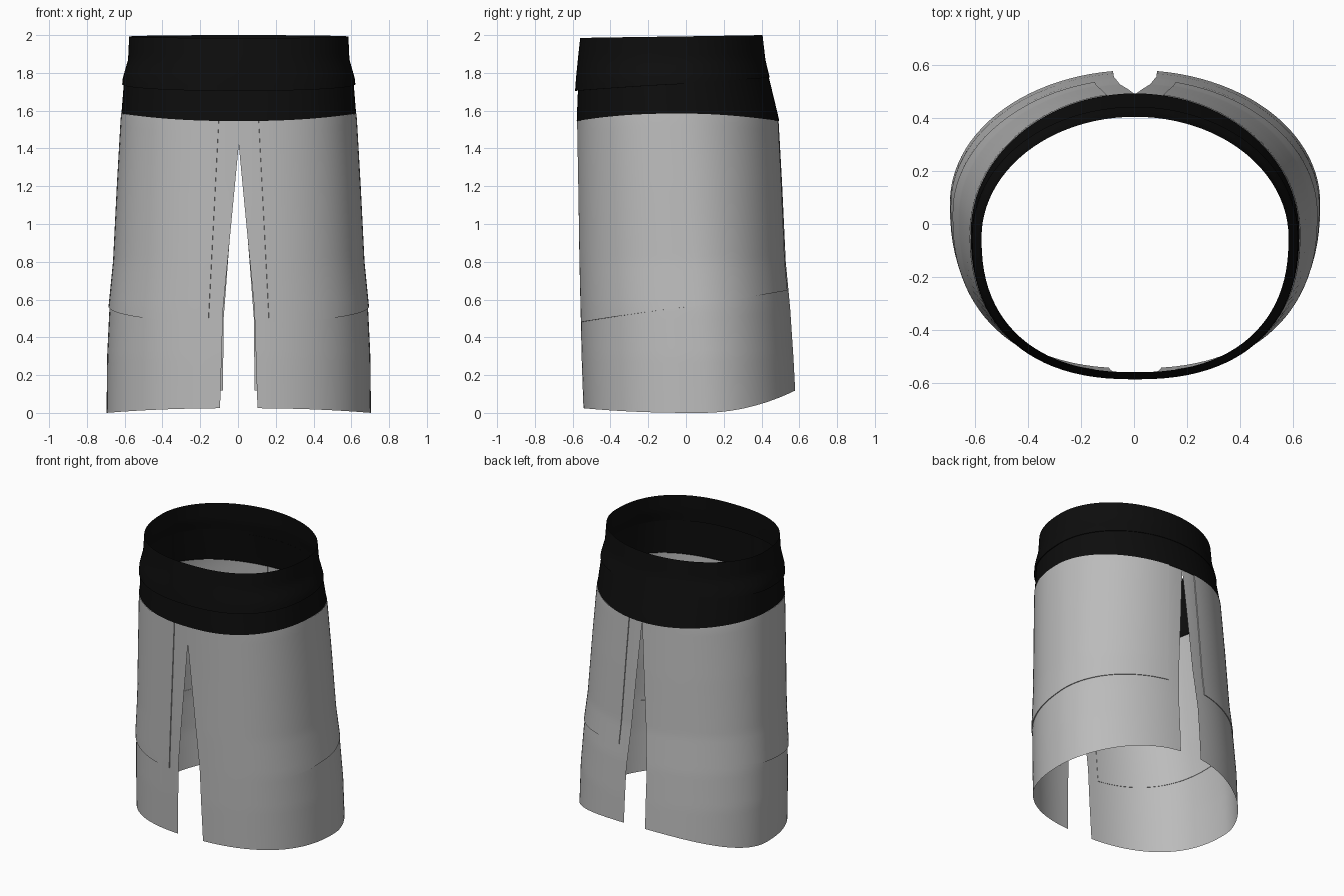
import bpy
from math import sin, cos, asin, pi

cube = bpy.data.objects.get("Cube")
if cube:
    bpy.data.objects.remove(cube, do_unlink=True)


def material(name, value):
    mat = bpy.data.materials.new(name)
    mat.use_nodes = True
    color = (value, value, value, 1)
    mat.diffuse_color = color
    bsdf = mat.node_tree.nodes["Principled BSDF"]
    bsdf.inputs["Base Color"].default_value = color
    bsdf.inputs["Roughness"].default_value = 0.8
    return mat


GREY = material("light grey cloth", 0.5)
BLACK = material("black cloth", 0.004)

# Body profile: height, half width, front y, back y, centre y
SKIRT = [(0, .70, -.545, .588, .08), (.3, .697, -.555, .572, .07),
         (.55, .685, -.56, .555, .05), (.8, .66, -.565, .53, .03),
         (1.2, .64, -.57, .51, 0), (1.55, .62, -.575, .49, -.03),
         (1.8, .60, -.565, .43, -.045)]
BAND = [(1.7, .617, -.585, .455, -.045), (1.77, .612, -.58, .442, -.045),
        (1.87, .583, -.57, .418, -.045), (2, .577, -.556, .403, -.05)]
FRONT_SLIT = [(0, .1), (.55, .083), (1.42, 0)]
BACK_SLIT = [(0, .085), (.5, .08), (1.55, 0)]
PANEL_EDGE = [(.48, .16), (1.55, .105)]
NO_SLIT = [(0, 0), (2, 0)]


def sample(table, z):
    """Interpolate a table keyed on height."""
    z = min(max(z, table[0][0]), table[-1][0])
    for p, q in zip(table, table[1:]):
        if z <= q[0]:
            k = (z - p[0]) / (q[0] - p[0])
            return [a + (b - a) * k for a, b in zip(p[1:], q[1:])]


def roundness(front):
    return 2.35 if front else 2.0


def point(profile, t, z, offset):
    """Surface point; t runs from 0 at the front to pi at the back."""
    a, front, back, cy = sample(profile, z)
    c = cos(t)
    e = 2 / roundness(c > 0)
    reach = (front if c > 0 else back) - cy
    grow = 1 + offset / a
    x = a * max(sin(t), 0) ** e * grow
    return (x, cy + reach * abs(c) ** e * grow, z)


def edge_angle(profile, gap, z, front):
    half_width = sample(gap, z)[0]
    a = sample(profile, z)[0]
    return asin((half_width / a) ** (roundness(front) / 2))


def cloth(name, mat, profile, low, high, front_gap, back_gap,
          rows, offset=0.0, lip=False, side_lips=False, cols=48):
    """Sheet for the left half, mirrored to the right."""
    levels = [(i / rows, offset) for i in range(rows + 1)]
    if lip:
        levels.insert(0, (0, -0.003))
    spots = [(j / cols, 1) for j in range(cols + 1)]
    if side_lips:
        spots = [(0, 0)] + spots + [(1, 0)]
    verts = []
    for v, off in levels:
        zf = low(0) + v * (high(0) - low(0))
        zb = low(pi) + v * (high(pi) - low(pi))
        t0 = edge_angle(profile, front_gap, zf, True)
        t1 = pi - edge_angle(profile, back_gap, zb, False)
        for u, raised in spots:
            t = t0 + (t1 - t0) * u
            z = low(t) + v * (high(t) - low(t))
            verts.append(point(profile, t, z, off if raised else -0.003))
    n = len(spots)
    faces = [(r * n + j, r * n + j + 1, (r + 1) * n + j + 1, (r + 1) * n + j)
             for r in range(len(levels) - 1) for j in range(n - 1)]
    mesh = bpy.data.meshes.new(name)
    mesh.from_pydata(verts, [], faces)
    mesh.materials.append(mat)
    mesh.shade_smooth()
    mesh.set_sharp_from_angle(angle=0.7)
    obj = bpy.data.objects.new(name, mesh)
    bpy.context.scene.collection.objects.link(obj)
    obj.location.x = 0.004
    mirror = obj.modifiers.new("mirror", 'MIRROR')
    mirror.merge_threshold = 0.0005
    return obj


# Height lines around the body
def hem(t):
    return (.025 if cos(t) > 0 else .12) * cos(t) ** 2


def waist_line(t):
    return 1.545 + .04 * sin(t) ** 2


def panel_line(t):
    return .48 + .085 * (1 - cos(t))


def tuck_line(t):
    return 1.8


def fold_line(t):
    return 1.705 + .035 * (1 - cos(t))


def top_line(t):
    return 1.9925 - .0075 * cos(t)


# Slit skirt and the raised cloth layer over it
cloth("skirt", GREY, SKIRT, hem, waist_line, FRONT_SLIT, BACK_SLIT, 48)
cloth("skirt_overlay", GREY, SKIRT, panel_line, waist_line, PANEL_EDGE,
      PANEL_EDGE, 32, offset=.006, lip=True, side_lips=True)

# Dark waist and the folded waistband
cloth("lower_waist", BLACK, SKIRT, waist_line, tuck_line, NO_SLIT, NO_SLIT,
      8, offset=.004, lip=True)
cloth("waistband", BLACK, BAND, fold_line, top_line, NO_SLIT, NO_SLIT,
      10, offset=.003, lip=True)
